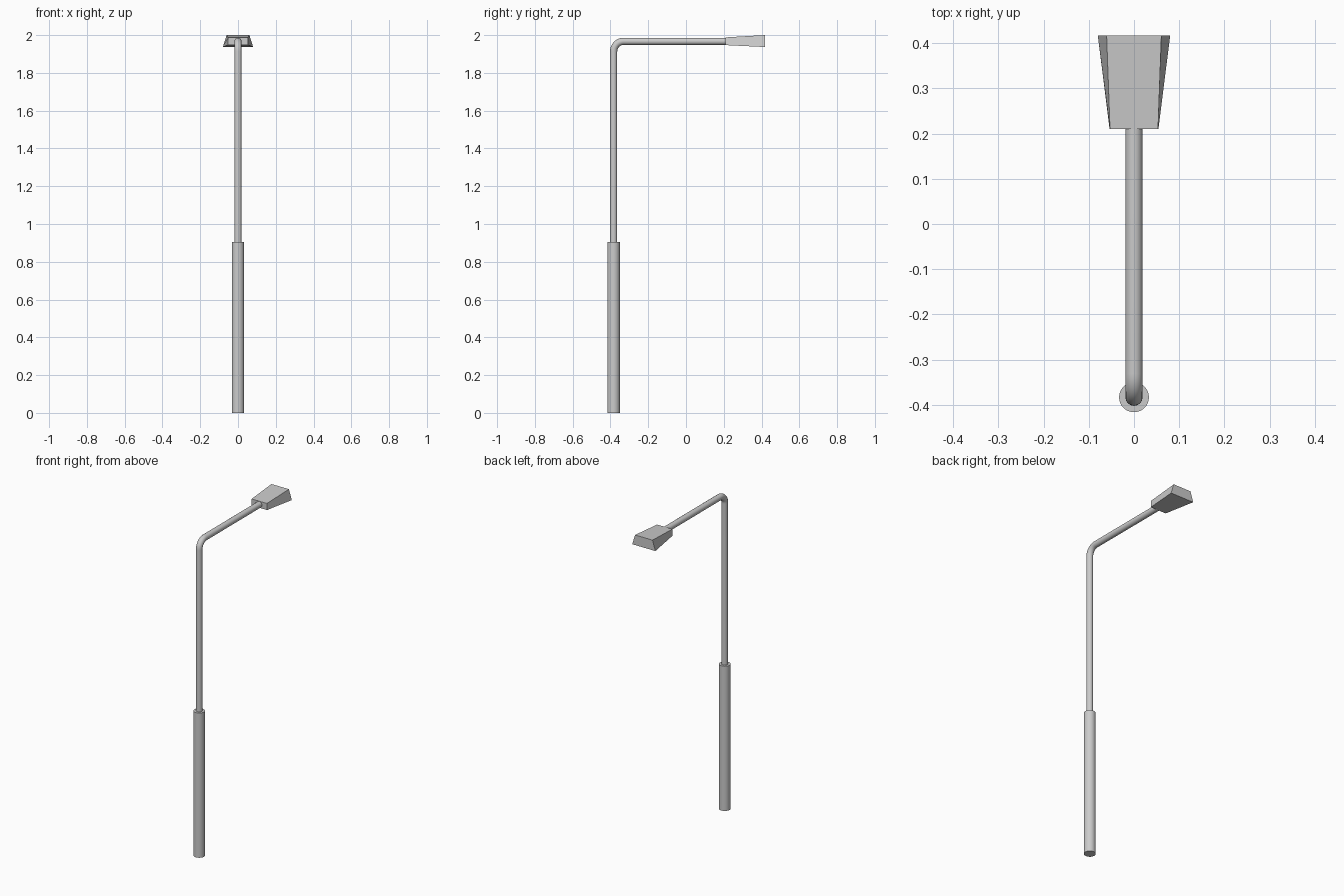
import bpy, math

if "Cube" in bpy.data.objects:
    bpy.data.objects.remove(bpy.data.objects["Cube"])

POLE_Y = -0.383   # pole axis
ARM_Z = 1.967     # arm axis height
BEND = 0.053      # bend radius
TUBE_R = 0.019

# Thick lower sleeve of the pole
bpy.ops.mesh.primitive_cylinder_add(vertices=32, radius=0.033, depth=0.905,
                                    location=(0, POLE_Y, 0.4525))
sleeve = bpy.context.object
sleeve.name = "base_sleeve"
bpy.ops.object.shade_smooth_by_angle(angle=math.radians(30))

# Thin pole bending into the horizontal arm: one swept tube
path = [(0, POLE_Y, 0.9)]
for i in range(11):
    a = math.radians(90) * i / 10
    path.append((0, POLE_Y + BEND * (1 - math.cos(a)),
                 ARM_Z - BEND + BEND * math.sin(a)))
path.append((0, 0.215, ARM_Z))
curve = bpy.data.curves.new("pole_and_arm", 'CURVE')
curve.dimensions = '3D'
curve.bevel_depth = TUBE_R
curve.bevel_resolution = 6
curve.use_fill_caps = True
spline = curve.splines.new('POLY')
spline.points.add(len(path) - 1)
for point, co in zip(spline.points, path):
    point.co = (*co, 1)
    point.radius = 1
pole = bpy.data.objects.new("pole_and_arm", curve)
bpy.context.collection.objects.link(pole)
bpy.ops.object.select_all(action='DESELECT')
pole.select_set(True)
bpy.context.view_layer.objects.active = pole
bpy.ops.object.convert(target='MESH')
bpy.ops.object.shade_smooth_by_angle(angle=math.radians(30))


# Lamp head: flared box between two trapezoid sections
def section(y, half_bottom, half_top, z_bottom, z_top):
    return [(-half_bottom, y, z_bottom), (half_bottom, y, z_bottom),
            (half_top, y, z_top), (-half_top, y, z_top)]


verts = (section(0.21, 0.054, 0.053, 1.947, 1.988)
         + section(0.417, 0.08, 0.0605, 1.937, 2.0))
faces = [(0, 1, 2, 3), (7, 6, 5, 4)]
faces += [(i, i + 4, (i + 1) % 4 + 4, (i + 1) % 4) for i in range(4)]
mesh = bpy.data.meshes.new("lamp_head")
mesh.from_pydata(verts, [], faces)
mesh.update()
head = bpy.data.objects.new("lamp_head", mesh)
bpy.context.collection.objects.link(head)
